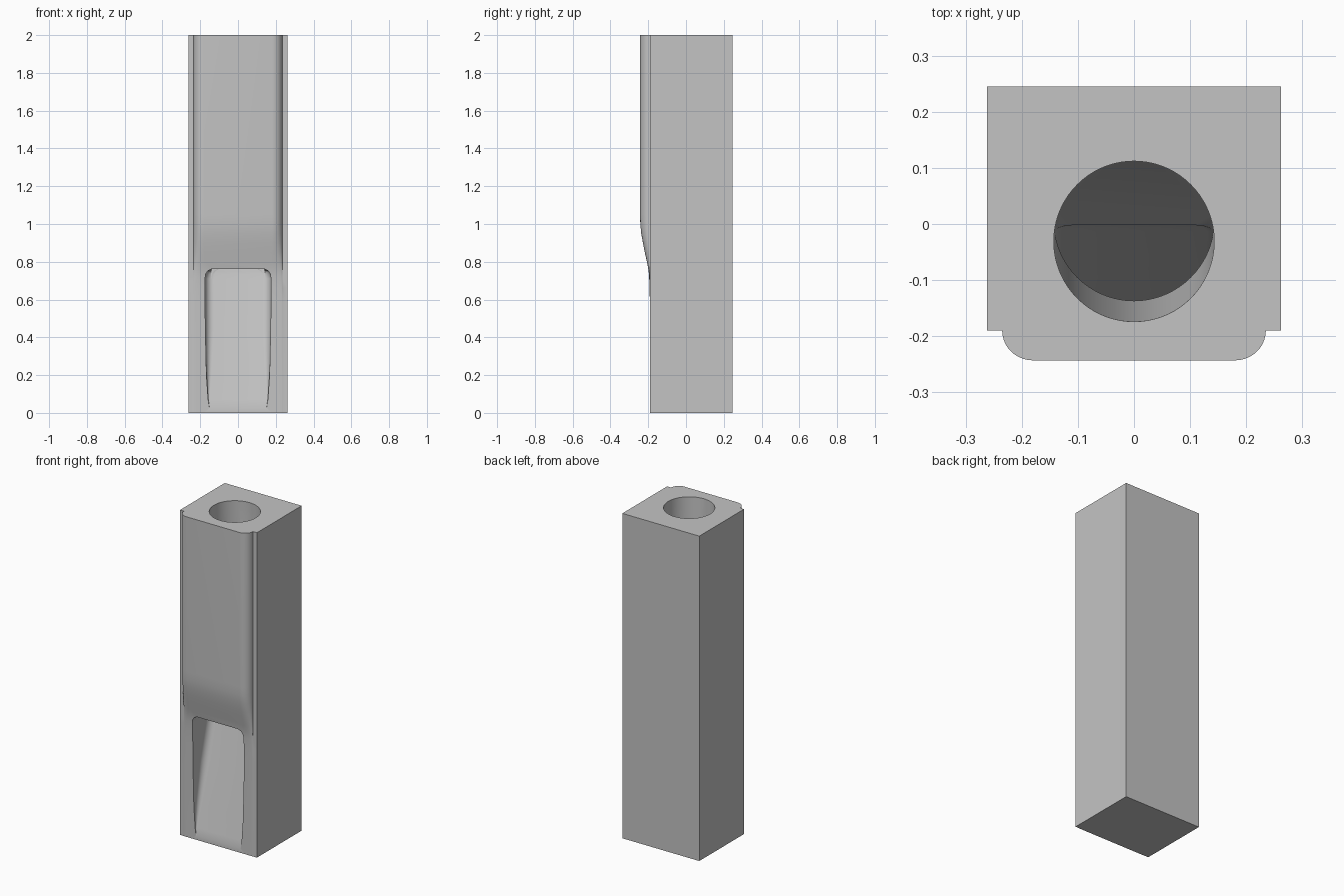
import bpy, bmesh, math
from mathutils import Vector

if "Cube" in bpy.data.objects:
    bpy.data.objects.remove(bpy.data.objects["Cube"], do_unlink=True)

HALF_W, FRONT, BACK, TOP = 0.262, -0.19, 0.245, 2.0
RAMP_START, RAMP_SLOPE = 0.03, 0.26

grey = bpy.data.materials.new("plain grey")
grey.use_nodes = True
colour = (0.55, 0.55, 0.55, 1)
grey.diffuse_color = colour
grey.node_tree.nodes["Principled BSDF"].inputs["Base Color"].default_value = colour


def loft(name, sections, cut=None):
    """Skin equal-length rings of points and cap both ends."""
    bm = bmesh.new()
    rings = [[bm.verts.new(p) for p in ring] for ring in sections]
    for a, b in zip(rings, rings[1:]):
        for i in range(len(a)):
            j = (i + 1) % len(a)
            bm.faces.new((a[i], a[j], b[j], b[i]))
    bm.faces.new(rings[0])
    bm.faces.new(rings[-1])
    if cut:
        res = bmesh.ops.bisect_plane(bm, geom=bm.verts[:] + bm.edges[:] + bm.faces[:],
                                     plane_co=cut[0], plane_no=cut[1], clear_outer=True)
        edges = [e for e in res["geom_cut"] if isinstance(e, bmesh.types.BMEdge)]
        bmesh.ops.holes_fill(bm, edges=edges, sides=0)
    bmesh.ops.recalc_face_normals(bm, faces=bm.faces[:])
    mesh = bpy.data.meshes.new(name)
    bm.to_mesh(mesh)
    bm.free()
    mesh.materials.append(grey)
    obj = bpy.data.objects.new(name, mesh)
    bpy.context.collection.objects.link(obj)
    return obj


def mirrored(half, z):
    """Complete a half outline (x >= 0 side) across x = 0."""
    return [(x, y, z) for x, y in half] + [(-x, y, z) for x, y in reversed(half)]


def body_ring(z, h):
    """Square post outline with a rounded front panel standing out by h."""
    half = [(HALF_W, BACK), (HALF_W, FRONT), (0.235, FRONT)]
    for k in range(1, 11):
        a = k / 10 * math.pi / 2
        half.append((0.18 + 0.055 * math.cos(a), FRONT - h * math.sin(a)))
    return mirrored(half, z)


def scoop_ring(z, w):
    """Open-fronted slot whose floor lies on the ramp, with filleted corners."""
    floor = FRONT + RAMP_SLOPE * (z - RAMP_START)
    r = max(0.002, min(0.045, 0.6 * (floor - FRONT)))
    half = [(w, -0.32)]
    for k in range(9):
        a = k / 8 * math.pi / 2
        half.append((w - r + r * math.cos(a), floor - r + r * math.sin(a)))
    return mirrored(half, z)


def tube_ring(z):
    """Circle that drifts backward on the way down."""
    cy = -0.031 + 0.03 * (TOP - z)
    return [(0.143 * math.cos(a), cy + 0.143 * math.sin(a), z)
            for a in (2 * math.pi * i / 72 for i in range(72))]


# Post with its front panel easing out above the mouth
panel = [(0, 0.001), (0.58, 0.001), (0.66, 0.003), (0.72, 0.005), (0.76, 0.009),
         (0.8, 0.017), (0.85, 0.028), (0.9, 0.038), (0.95, 0.047), (1.0, 0.052),
         (1.05, 0.053), (TOP, 0.053)]
post = loft("post", [body_ring(z, h) for z, h in panel])

# Sloping mouth at the lower front
mouth = [(RAMP_START - 0.02, 0.15), (0.07, 0.158), (0.2, 0.167), (0.45, 0.173),
         (0.71, 0.175), (0.735, 0.171), (0.752, 0.16), (0.762, 0.14)]
scoop = loft("mouth_cutter", [scoop_ring(z, w) for z, w in mouth])

# Leaning bore from the top, ending on the ramp
bore = loft("bore_cutter", [tube_ring(2.1), tube_ring(0.1)],
            cut=(Vector((0, FRONT - 0.002, RAMP_START)), Vector((0, 1, -RAMP_SLOPE)).normalized()))

bpy.ops.object.select_all(action="DESELECT")
bpy.context.view_layer.objects.active = post
post.select_set(True)
for cutter in (scoop, bore):
    mod = post.modifiers.new(cutter.name, "BOOLEAN")
    mod.operation = "DIFFERENCE"
    mod.solver = "EXACT"
    mod.object = cutter
    bpy.ops.object.modifier_apply(modifier=mod.name)
    bpy.data.objects.remove(cutter, do_unlink=True)
bpy.ops.object.shade_smooth_by_angle(angle=math.radians(25))
